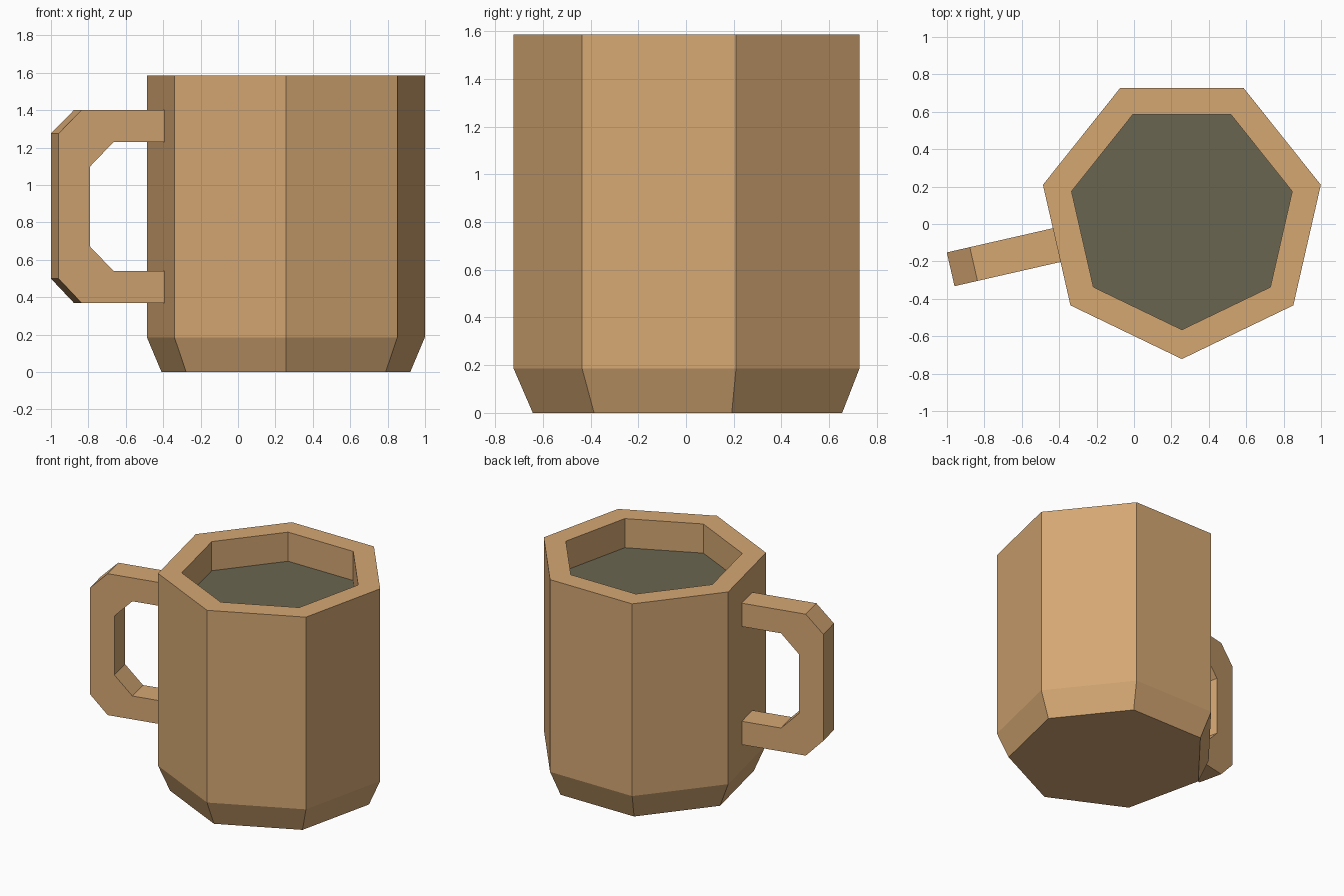
import bpy
import bmesh
from math import sin, cos, pi
from mathutils import Vector

cube = bpy.data.objects.get("Cube")
if cube:
    bpy.data.objects.remove(cube, do_unlink=True)

SIDES = 7
CENTRE = Vector((0.256, 0.04, 0))


def make_material(name, rgb):
    mat = bpy.data.materials.new(name)
    mat.use_nodes = True
    colour = (*rgb, 1)
    mat.diffuse_color = colour
    mat.node_tree.nodes["Principled BSDF"].inputs["Base Color"].default_value = colour
    return mat


def finish(name, bm, mat):
    bmesh.ops.recalc_face_normals(bm, faces=bm.faces)
    mesh = bpy.data.meshes.new(name)
    bm.to_mesh(mesh)
    bm.free()
    mesh.materials.append(mat)
    obj = bpy.data.objects.new(name, mesh)
    obj.location = CENTRE
    bpy.context.collection.objects.link(obj)
    return obj


def ring(bm, radius, z):
    # Heptagon with one corner pointing to the front
    angles = [-pi / 2 + 2 * pi * i / SIDES for i in range(SIDES)]
    return [bm.verts.new((radius * cos(a), radius * sin(a), z)) for a in angles]


wood = make_material("Light wood", (0.66, 0.386, 0.171))
drink = make_material("Murky olive drink", (0.141, 0.130, 0.080))

# Mug body: tapered foot, straight wall, flat rim and hollow inside
profile = [(0.682, 0), (0.762, 0.185), (0.762, 1.585), (0.605, 1.585), (0.605, 0.19)]
bm = bmesh.new()
rings = [ring(bm, r, z) for r, z in profile]
for low, high in zip(rings, rings[1:]):
    for i in range(SIDES):
        j = (i + 1) % SIDES
        bm.faces.new((low[i], low[j], high[j], high[i]))
bm.faces.new(rings[0])
bm.faces.new(rings[-1])
finish("mug_body", bm, wood)

# Drink surface, a little below the rim
bm = bmesh.new()
face = bm.faces.new(ring(bm, 0.605, 1.373))
finish("drink_surface", bm, drink)

# Handle: chamfered C shape, square to one wall of the body
outer = [(0.685, 1.40), (1.142, 1.40), (1.268, 1.275), (1.268, 0.50), (1.142, 0.37), (0.685, 0.37)]
inner = [(0.685, 0.54), (0.966, 0.54), (1.094, 0.67), (1.094, 1.10), (0.966, 1.23), (0.685, 1.23)]
HALF_WIDTH = 0.0925
bm = bmesh.new()
sides = [[bm.verts.new((x, y, z)) for x, z in outer + inner[::-1]]
         for y in (-HALF_WIDTH, HALF_WIDTH)]
n = len(outer)
for side in sides:
    for i in range(n - 1):
        bm.faces.new((side[i], side[i + 1], side[n + i + 1], side[n + i]))
a, b = sides
for start in (0, n):
    for i in range(start, start + n - 1):
        bm.faces.new((a[i], a[i + 1], b[i + 1], b[i]))
for i in (0, n - 1):
    bm.faces.new((a[i], a[n + i], b[n + i], b[i]))
handle = finish("handle", bm, wood)
handle.rotation_euler.z = pi + pi / 14
